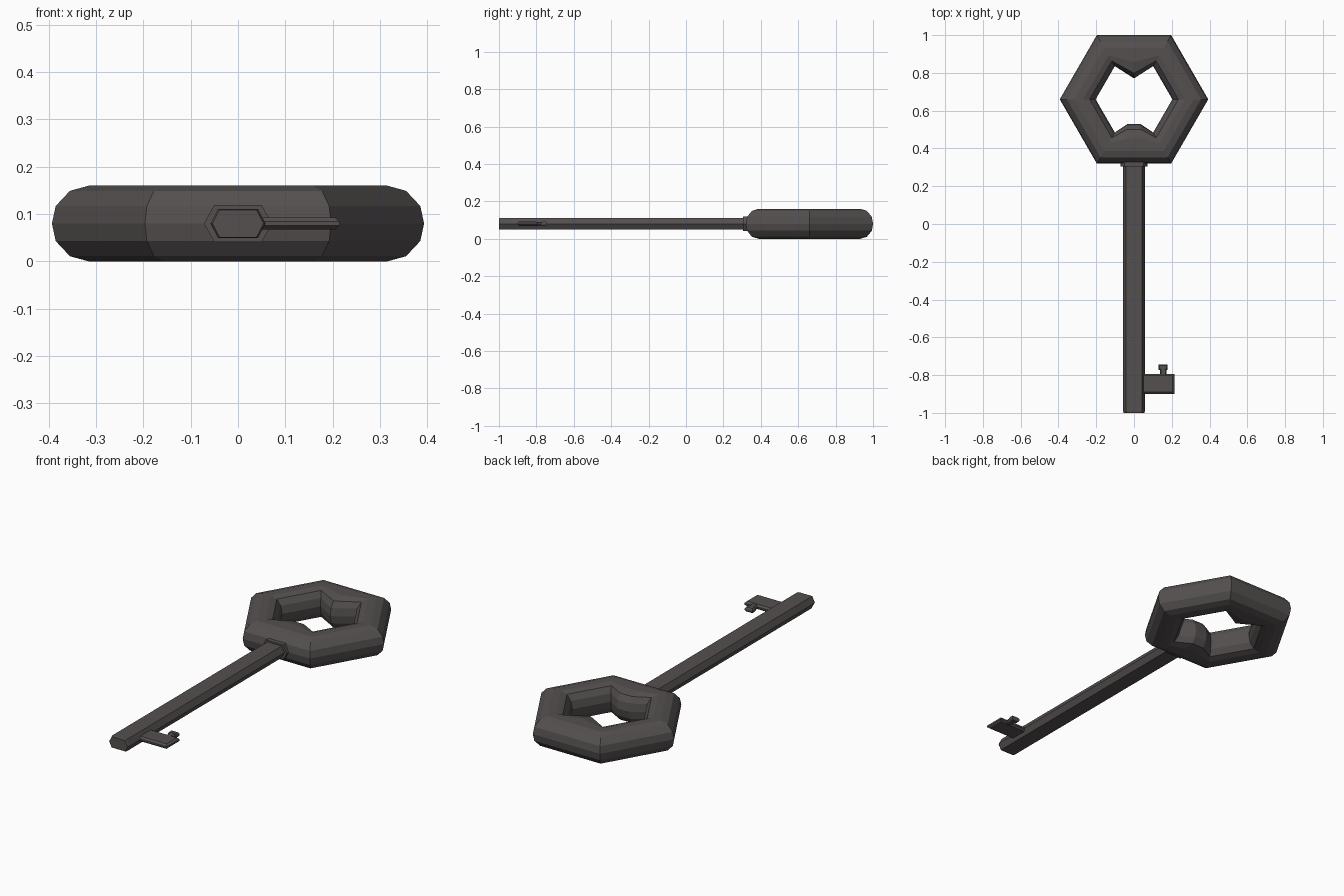
import bpy, bmesh
from math import cos, sin, pi

if "Cube" in bpy.data.objects:
    bpy.data.objects.remove(bpy.data.objects["Cube"])

mat = bpy.data.materials.new("dark_iron")
mat.diffuse_color = (0.09, 0.08, 0.08, 1)
mat.use_nodes = True
mat.node_tree.nodes["Principled BSDF"].inputs["Base Color"].default_value = mat.diffuse_color
MID = 0.08  # height of the key's centre plane


def loft(name, loops, ring=False):
    """Skin matching loops; join last to first for a ring, otherwise cap the ends."""
    bm = bmesh.new()
    rows = [[bm.verts.new(p) for p in loop] for loop in loops]
    n = len(rows[0])
    pairs = list(zip(rows, rows[1:]))
    if ring:
        pairs.append((rows[-1], rows[0]))
    else:
        bm.faces.new(rows[0])
        bm.faces.new(rows[-1])
    for a, b in pairs:
        for i in range(n):
            j = (i + 1) % n
            bm.faces.new((a[i], a[j], b[j], b[i]))
    bmesh.ops.recalc_face_normals(bm, faces=bm.faces)
    me = bpy.data.meshes.new(name)
    bm.to_mesh(me)
    bm.free()
    me.materials.append(mat)
    ob = bpy.data.objects.new(name, me)
    bpy.context.collection.objects.link(ob)
    return ob


# Bow: hexagonal ring with a rounded section and two bumps in the hole
upper = [(0.385, 0.037), (0.355, 0.069), (0.315, 0.08),
         (0.27, 0.08), (0.235, 0.07), (0.212, 0.04)]
section = ([(0.393, 0)] + upper + [(0.203, 0)]
           + [(r, -z) for r, z in reversed(upper)])
bow_y = 0.66


def station(x_unit, y_unit, bump=0.0, bump_x=0.0):
    loop = []
    for r, z in section:
        w = min(1, max(0, (0.315 - r) / 0.08))  # bump only moves the inner side
        x = x_unit * r * (1 - w) + bump_x * w if bump else x_unit * r
        loop.append((x, bow_y + y_unit * r + bump * w, MID + z))
    return loop


flat = sin(pi / 3)
corner = [station(cos(k * pi / 3), sin(k * pi / 3)) for k in range(6)]
loft("bow", [corner[0], corner[1], station(0, flat, -0.065),
             corner[2], corner[3], corner[4],
             station(-0.2, -flat, 0.045, -0.035),
             station(0.2, -flat, 0.045, 0.035), corner[5]], ring=True)


# Shaft and collar: flattened hexagonal prisms along y
def hex_loop(y, half_w, flat_w, half_h):
    return [(x, y, MID + z) for x, z in (
        (half_w, 0), (flat_w, half_h), (-flat_w, half_h),
        (-half_w, 0), (-flat_w, -half_h), (flat_w, -half_h))]


loft("shaft", [hex_loop(-1.0, 0.054, 0.039, 0.029),
               hex_loop(-0.99, 0.058, 0.042, 0.031),
               hex_loop(0.36, 0.058, 0.042, 0.031)])
loft("collar", [hex_loop(0.305, 0.072, 0.05, 0.039),
                hex_loop(0.36, 0.072, 0.05, 0.039)])


# Bit and tooth: thin plates with a chamfered rim
def plate(name, x0, x1, y0, y1, half_h, rim=0.01):
    loops = []
    for z, d in ((-half_h, rim), (-half_h * 0.35, 0),
                 (half_h * 0.35, 0), (half_h, rim)):
        loops.append([(x0 + d, y0 + d, MID + z), (x1 - d, y0 + d, MID + z),
                      (x1 - d, y1 - d, MID + z), (x0 + d, y1 - d, MID + z)])
    loft(name, loops)


plate("bit", 0.02, 0.214, -0.9, -0.793, 0.013)
plate("tooth_neck", 0.138, 0.173, -0.82, -0.75, 0.011, 0.006)
plate("tooth_head", 0.131, 0.177, -0.772, -0.744, 0.012, 0.005)
